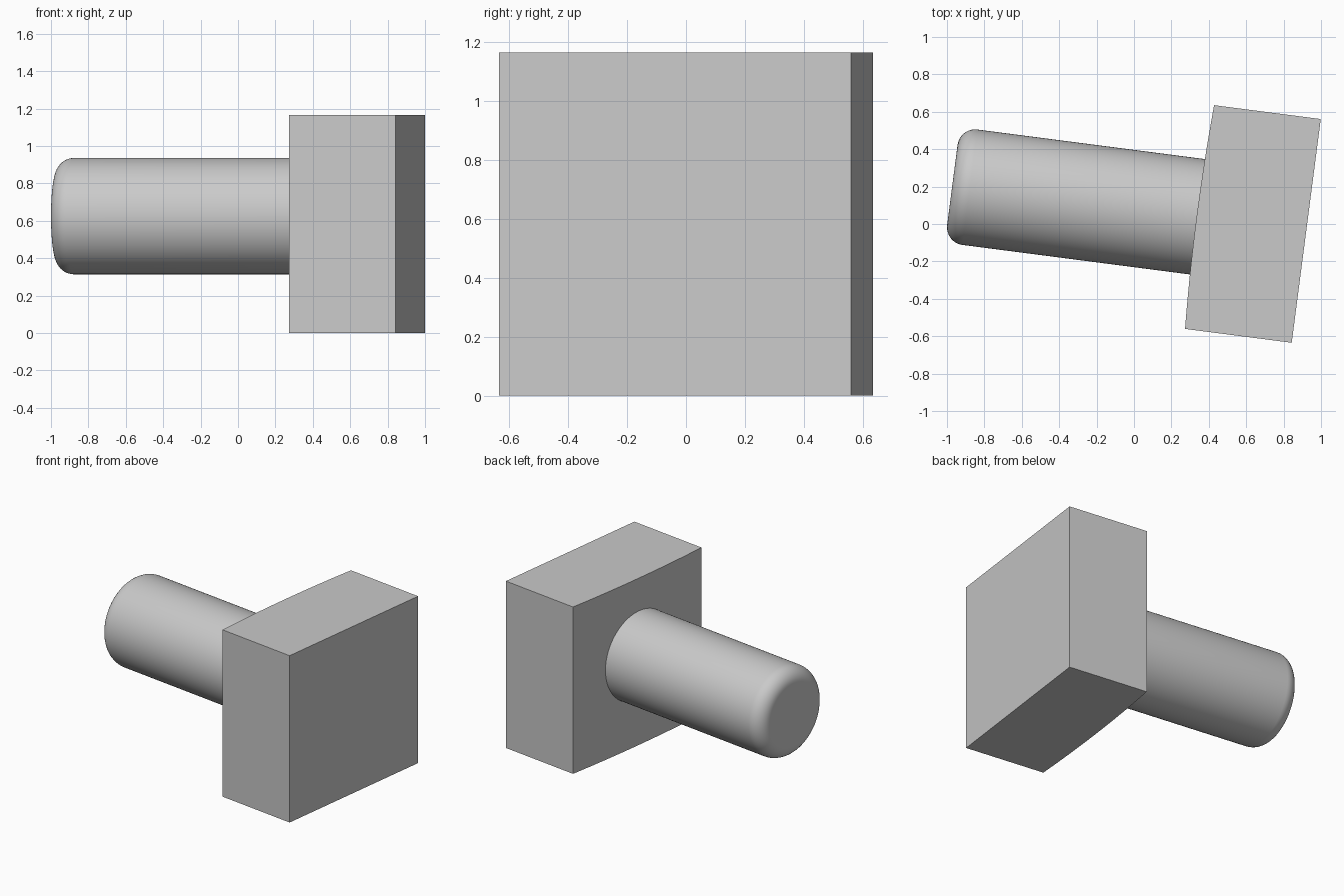
import bpy, bmesh, math
from mathutils import Matrix

cube = bpy.data.objects.get("Cube")
if cube:
    bpy.data.objects.remove(cube, do_unlink=True)

TURN = Matrix.Rotation(math.radians(-7.4), 4, 'Z')
CENTRE_Y = 0.082          # shared centre line, before turning

grey = bpy.data.materials.new("plain grey")
grey.use_nodes = True
grey.diffuse_color = (0.588, 0.588, 0.588, 1)
grey.node_tree.nodes["Principled BSDF"].inputs["Base Color"].default_value = grey.diffuse_color


def finish(name, bm):
    """Turn the part, store it as an object and keep sharp edges."""
    bmesh.ops.recalc_face_normals(bm, faces=bm.faces)
    bm.transform(TURN)
    mesh = bpy.data.meshes.new(name)
    bm.to_mesh(mesh)
    bm.free()
    mesh.materials.append(grey)
    obj = bpy.data.objects.new(name, mesh)
    bpy.context.collection.objects.link(obj)
    bpy.ops.object.select_all(action='DESELECT')
    obj.select_set(True)
    bpy.context.view_layer.objects.active = obj
    bpy.ops.object.shade_smooth_by_angle(angle=math.radians(30))


# Head block: plan outline with a gently bowed inner face, extruded upward
half, inner, outer, bow, height, steps = 0.603, 0.343, 0.918, 0.016, 1.165, 24
plan = [(outer, -half), (outer, half)]
for i in range(steps + 1):
    t = 1 - 2 * i / steps
    plan.append((inner - bow * (1 - t * t), half * t))
bm = bmesh.new()
base = bm.faces.new([bm.verts.new((x, y + CENTRE_Y, 0)) for x, y in plan])
top = bmesh.ops.extrude_face_region(bm, geom=[base])["geom"]
bmesh.ops.translate(bm, vec=(0, 0, height),
                    verts=[g for g in top if isinstance(g, bmesh.types.BMVert)])
finish("head_block", bm)

# Round shaft: rings along the axis, with a rounded free end and flat caps
radius, tip, root, fillet, sides, arc = 0.311, -0.99, 0.36, 0.095, 96, 10
profile = [(root, radius)]
for i in range(arc + 1):
    a = math.pi / 2 * i / arc
    profile.append((tip + fillet * (1 - math.sin(a)),
                    radius - fillet * (1 - math.cos(a))))
bm = bmesh.new()
rings = []
for x, r in profile:
    angles = [2 * math.pi * k / sides for k in range(sides)]
    rings.append([bm.verts.new((x, r * math.cos(a), r * math.sin(a))) for a in angles])
for near, far in zip(rings, rings[1:]):
    for k in range(sides):
        n = (k + 1) % sides
        bm.faces.new((near[k], near[n], far[n], far[k]))
bm.faces.new(rings[0])
bm.faces.new(rings[-1])
bm.transform(Matrix.Translation((0, CENTRE_Y, 0.625)))
finish("shaft", bm)
